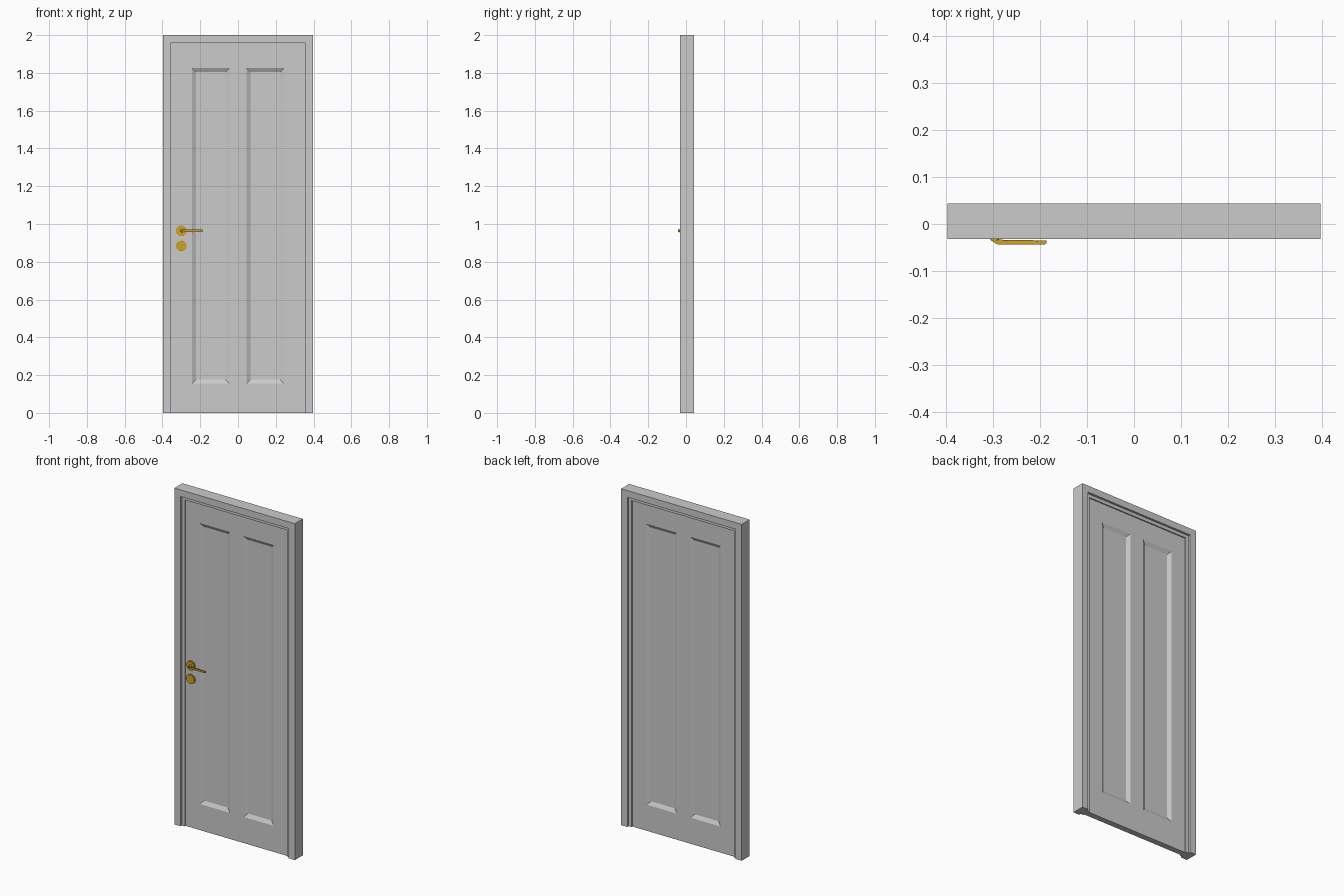
import bpy
import bmesh
from math import pi
from mathutils import Matrix, Vector

if "Cube" in bpy.data.objects:
    bpy.data.objects.remove(bpy.data.objects["Cube"])

HALF, HEIGHT = 0.396, 2.0       # outer frame size
FRONT, BACK = -0.032, 0.043     # frame depth range
STOP, STEP = 0.06, 0.013        # jamb width, depth of the step
SLAB_F, SLAB_B = -0.012, 0.023  # door leaf depth range


def material(name, color):
    m = bpy.data.materials.new(name)
    m.use_nodes = True
    m.diffuse_color = color
    m.node_tree.nodes["Principled BSDF"].inputs["Base Color"].default_value = color
    return m


grey = material("grey paint", (0.6, 0.6, 0.6, 1))
brass = material("brass", (0.62, 0.36, 0.02, 1))


def finish(name, bm, mat):
    bmesh.ops.recalc_face_normals(bm, faces=bm.faces)
    mesh = bpy.data.meshes.new(name)
    bm.to_mesh(mesh)
    bm.free()
    mesh.materials.append(mat)
    ob = bpy.data.objects.new(name, mesh)
    bpy.context.collection.objects.link(ob)
    return ob


# Door frame: a stepped profile swept up, across and down with mitred corners
profile = [(0, FRONT), (0.04, FRONT), (0.04, FRONT + STEP), (STOP, FRONT + STEP),
           (STOP, BACK - STEP), (0.04, BACK - STEP), (0.04, BACK), (0, BACK)]
bm = bmesh.new()
rings = []
for side, top in ((-1, False), (-1, True), (1, True), (1, False)):
    rings.append([bm.verts.new((side * (HALF - w), y, HEIGHT - w if top else 0))
                  for w, y in profile])
n = len(profile)
for a, b in zip(rings, rings[1:]):
    for i in range(n):
        j = (i + 1) % n
        bm.faces.new((a[i], a[j], b[j], b[i]))
bm.faces.new(rings[0])
bm.faces.new(rings[-1])
finish("door_frame", bm, grey)

# Door leaf: each face is a grid whose two panel cells are sunk with sloped sides
half = HALF - STOP
xs = [-half, -0.243, -0.045, 0.045, 0.243, half]
zs = [0, 0.155, 1.825, HEIGHT - STOP]
bm = bmesh.new()
panels = []
for y in (SLAB_F, SLAB_B):
    grid = [[bm.verts.new((x, y, z)) for z in zs] for x in xs]
    for i in range(len(xs) - 1):
        for k in range(len(zs) - 1):
            quad = [grid[i][k], grid[i + 1][k], grid[i + 1][k + 1], grid[i][k + 1]]
            face = bm.faces.new(quad if y == SLAB_F else quad[::-1])
            if i in (1, 3) and k == 1:
                panels.append(face)
rim = [e for e in bm.edges if e.is_boundary]
bmesh.ops.bridge_loops(bm, edges=rim)
bm.normal_update()
bmesh.ops.inset_individual(bm, faces=panels, thickness=0.03, depth=-0.012)
finish("door_leaf", bm, grey)


def disc(name, x, z, radius, y0, y1):
    """Round brass part with its axis along y and a softened front rim."""
    bm = bmesh.new()
    place = Matrix.Translation((x, (y0 + y1) / 2, z)) @ Matrix.Rotation(pi / 2, 4, "X")
    bmesh.ops.create_cone(bm, cap_ends=True, segments=32, radius1=radius,
                          radius2=radius, depth=abs(y1 - y0), matrix=place)
    rim = [e for e in bm.edges if all(abs(v.co.y - min(y0, y1)) < 1e-4 for v in e.verts)]
    bmesh.ops.bevel(bm, geom=rim, offset=0.002, segments=2, affect="EDGES")
    return finish(name, bm, brass)


# Handle hardware on the front only
KX, KZ = -0.3, 0.964
parts = [disc("handle_rose", KX, KZ, 0.028, SLAB_F, -0.021),
         disc("lock_rose", KX, 0.884, 0.028, SLAB_F, -0.021),
         disc("handle_neck", KX + 0.004, KZ, 0.009, -0.02, -0.036)]

# Lever: bar with a slanted inner end and softened edges
bm = bmesh.new()
outline = [(-0.305, -0.033), (-0.292, -0.043), (-0.187, -0.043), (-0.184, -0.035)]
loops = [[bm.verts.new((x, y, KZ + s * 0.006)) for x, y in outline] for s in (-1, 1)]
for i in range(4):
    j = (i + 1) % 4
    bm.faces.new((loops[0][i], loops[0][j], loops[1][j], loops[1][i]))
for loop in loops:
    bm.faces.new(loop)
bmesh.ops.recalc_face_normals(bm, faces=bm.faces)
bmesh.ops.bevel(bm, geom=bm.edges[:], offset=0.002, segments=2, affect="EDGES")
parts.append(finish("handle_lever", bm, brass))

# Smooth the brass parts, keeping sharp rims
bpy.ops.object.select_all(action="DESELECT")
for ob in parts:
    ob.select_set(True)
bpy.context.view_layer.objects.active = parts[0]
bpy.ops.object.shade_smooth_by_angle(angle=pi / 5)
